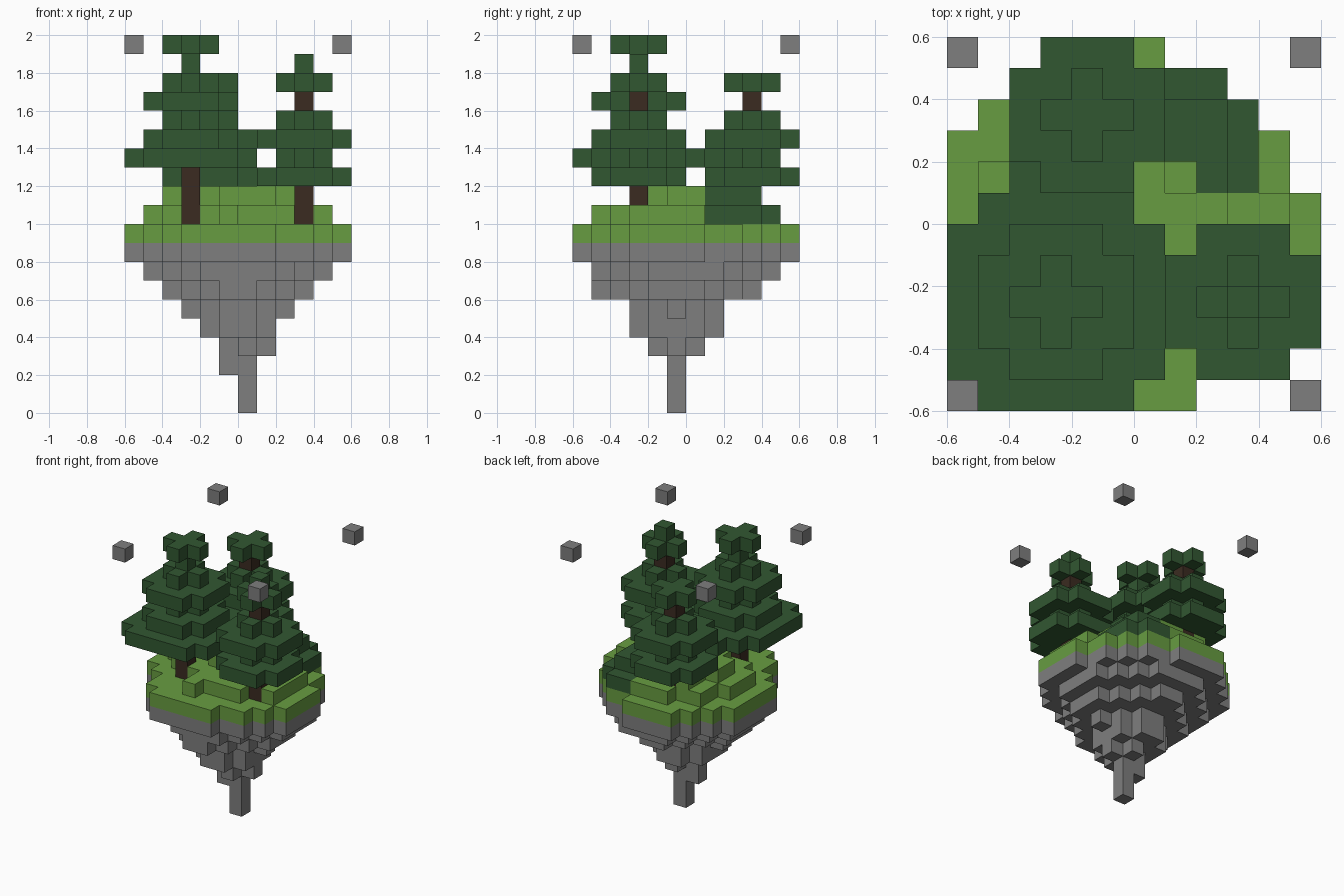
import bpy
import bmesh
from mathutils import Vector

if "Cube" in bpy.data.objects:
    bpy.data.objects.remove(bpy.data.objects["Cube"])

S = 0.1     # size of one block
HALF = 6    # blocks from the centre to the edge


def material(name, rgb):
    m = bpy.data.materials.new(name)
    m.use_nodes = True
    m.diffuse_color = (*rgb, 1)
    m.node_tree.nodes["Principled BSDF"].inputs["Base Color"].default_value = (*rgb, 1)
    return m


LEAF = material("dark green", (0.031, 0.096, 0.031))
GRASS = material("grass green", (0.137, 0.335, 0.053))
STONE = material("stone grey", (0.21, 0.21, 0.21))
BARK = material("bark brown", (0.043, 0.024, 0.015))


def blocks(name, cells, mat):
    """One object from unit blocks, with only the outer faces."""
    cells = set(cells)
    bm = bmesh.new()
    for c in cells:
        centre = Vector(c) + Vector((0.5 - HALF, 0.5 - HALF, 0.5))
        for axis in range(3):
            for sign in (-1, 1):
                n = [0, 0, 0]
                n[axis] = sign
                if tuple(a + b for a, b in zip(c, n)) in cells:
                    continue
                n = Vector(n)
                u = Vector((n.y, n.z, n.x))
                v = n.cross(u)
                quad = [centre + (n + u * a + v * b) / 2
                        for a, b in ((-1, -1), (1, -1), (1, 1), (-1, 1))]
                bm.faces.new([bm.verts.new(p * S) for p in quad])
    bmesh.ops.remove_doubles(bm, verts=bm.verts, dist=0.001)
    mesh = bpy.data.meshes.new(name)
    bm.to_mesh(mesh)
    bm.free()
    mesh.materials.append(mat)
    ob = bpy.data.objects.new(name, mesh)
    bpy.context.collection.objects.link(ob)


def rows(spans, first, k):
    """Layer k filled row by row from (first x, last x) spans."""
    return {(i, first + n, k) for n, (a, b) in enumerate(spans) for i in range(a, b + 1)}


def rounded(x0, x1, y0, y1, k, power):
    """Layer k filled inside block bounds: power 1 is a diamond, 2 an oval."""
    cx, cy, rx, ry = (x0 + x1) / 2, (y0 + y1) / 2, (x1 - x0) / 2, (y1 - y0) / 2
    return {(i, j, k) for i in range(x0, x1) for j in range(y0, y1)
            if abs((i + .5 - cx) / rx) ** power + abs((j + .5 - cy) / ry) ** power <= 1.02}


def disc(i, j, k, r):
    """Square layer of leaves without its corners."""
    return {(i + a, j + b, k) for a in range(-r, r + 1) for b in range(-r, r + 1)
            if r == 0 or abs(a) + abs(b) < 2 * r}


# Island slab: grass over stone
slab = [(3, 7), (2, 9), (2, 10), (1, 11), (0, 11), (0, 11),
        (0, 11), (0, 10), (0, 10), (1, 9), (2, 8), (3, 6)]
blocks("grass_slab", rows(slab, 0, 9), GRASS)

# Rock tapering in ragged steps to a hanging tip
rock = rows(slab, 0, 8)
for k, bounds, power in ((7, (1, 11, 1, 11), 1.8), (6, (2, 10, 1, 10), 1.5),
                         (5, (3, 9, 3, 8), 1.4), (4, (4, 8, 3, 8), 1.3),
                         (3, (5, 8, 4, 7), 1.3), (2, (5, 7, 5, 6), 2)):
    rock |= rounded(*bounds, k, power)
rock |= {(6, 5, k) for k in range(8)}
blocks("island_rock", rock, STONE)

# Trees: position and leaf radius for each layer
trees = {
    "tall_tree": (3, 3, {13: 3, 14: 2, 15: 1, 16: 2, 17: 1, 18: 0, 19: 1}),
    "back_tree": (4, 9, {12: 2, 13: 1, 14: 2, 15: 1, 17: 1}),
    "side_tree": (9, 3, {12: 2, 13: 1, 14: 2, 15: 1, 17: 1, 18: 0}),
}
trunks = set()
for name, (i, j, layers) in trees.items():
    leaves = set()
    for k, r in layers.items():
        leaves |= disc(i, j, k, r)
    if name == "tall_tree":
        leaves.add((i - 1, j + 4, 13))
    trunk = {(i, j, k) for k in range(10, max(layers))} - leaves
    trunks |= trunk
    blocks(name + "_leaves", leaves, LEAF)
    blocks(name + "_trunk", trunk, BARK)

# Mound, with a darker bush on its back corner
mound = rows([(5, 5), (5, 8), (4, 10), (2, 10), (1, 10), (1, 10),
              (1, 9), (2, 9), (2, 9), (4, 8)], 1, 10)
mound |= rows([(5, 7), (3, 8), (2, 8), (2, 8), (3, 8), (3, 8)], 4, 11)
mound -= trunks | {(7, 7, 11)}
bush = {c for c in mound if c[0] >= 7 and c[1] >= 7 and c[:2] != (7, 7)}
blocks("grass_mound", mound - bush, GRASS)
blocks("bush", bush, LEAF)

# Floating stones at the corners
for side, i in (("right", 0), ("left", 11)):
    for end, j in (("front", 0), ("back", 11)):
        blocks(f"{end}_{side}_floating_stone", {(i, j, 19)}, STONE)
